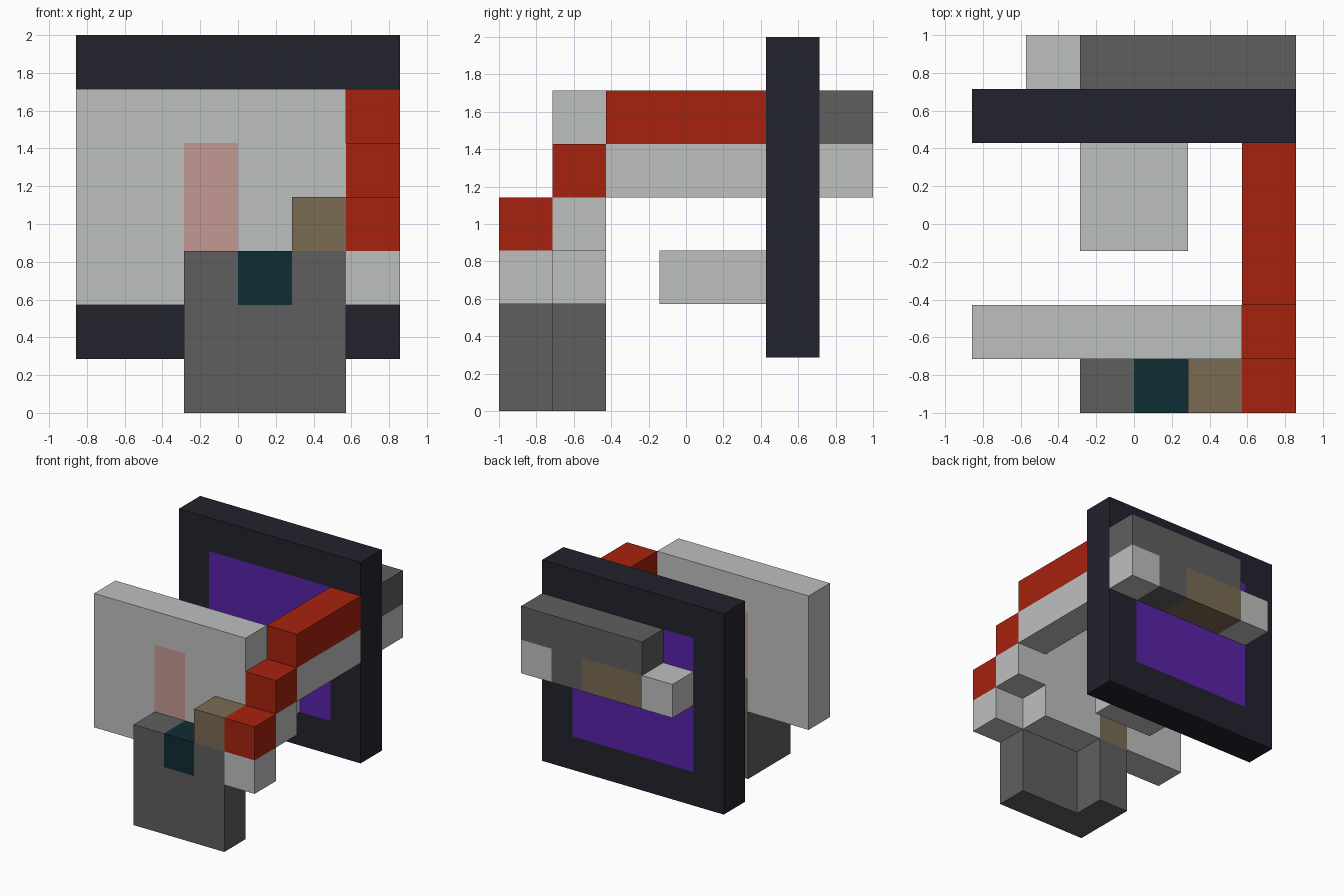
import bpy
import bmesh
from mathutils import Vector

old = bpy.data.objects.get("Cube")
if old:
    bpy.data.objects.remove(old, do_unlink=True)

UNIT = 2 / 7                      # edge length of one cell
ORIGIN = Vector((3, 3.5, 0))      # cell position of the model's centre


def linear(c):
    c /= 255
    return c / 12.92 if c <= 0.04045 else ((c + 0.055) / 1.055) ** 2.4


def material(name, r, g, b):
    mat = bpy.data.materials.new(name)
    mat.use_nodes = True
    color = (linear(r), linear(g), linear(b), 1)
    mat.diffuse_color = color
    bsdf = next(n for n in mat.node_tree.nodes if n.type == 'BSDF_PRINCIPLED')
    bsdf.inputs["Base Color"].default_value = color
    return mat


LIGHT = material("light grey", 190, 192, 191)
DARK = material("dark grey", 95, 95, 95)
NAVY = material("navy black", 34, 34, 45)
RED = material("red", 167, 34, 14)
BROWN = material("brown", 122, 107, 84)
TEAL = material("dark teal", 14, 45, 52)
PINK = material("dusty pink", 195, 153, 146)
PURPLE = material("purple", 88, 35, 168)


def block(name, lo, hi, base, patches=()):
    """Box between two cell corners; each patch recolours the faces in a cell range."""
    lo, hi = Vector(lo), Vector(hi)
    bm = bmesh.new()
    bmesh.ops.create_cube(bm, size=1)
    for v in bm.verts:
        v.co = (lo + hi) / 2 + v.co * (hi - lo)

    # cut the box along the patch borders
    for p_lo, p_hi, _ in patches:
        for corner in (p_lo, p_hi):
            for axis in range(3):
                if lo[axis] < corner[axis] < hi[axis]:
                    normal = Vector((axis == 0, axis == 1, axis == 2))
                    bmesh.ops.bisect_plane(
                        bm, geom=bm.verts[:] + bm.edges[:] + bm.faces[:],
                        plane_co=Vector(corner), plane_no=normal)

    mesh = bpy.data.meshes.new(name)
    mesh.materials.append(base)
    for index, (p_lo, p_hi, mat) in enumerate(patches, 1):
        mesh.materials.append(mat)
        for f in bm.faces:
            c = f.calc_center_median()
            if all(p_lo[a] - 0.01 < c[a] < p_hi[a] + 0.01 for a in range(3)):
                f.material_index = index

    for v in bm.verts:
        v.co = (v.co - ORIGIN) * UNIT
    bm.to_mesh(mesh)
    bm.free()
    obj = bpy.data.objects.new(name, mesh)
    bpy.context.collection.objects.link(obj)
    return obj


# Framed panel standing at the back
block("panel_frame", (0, 5, 1), (6, 6, 7), NAVY,
      [((1, 5, 2), (5, 6, 6), PURPLE)])

# Front wall with a pink stripe and a brown cell below it
block("front_wall", (0, 1, 2), (5, 2, 6), LIGHT,
      [((2, 1, 3), (3, 2, 5), PINK),
       ((2, 1, 2), (3, 2, 3), BROWN)])

# Pedestal in front of the wall, and its leg behind
block("pedestal", (2, 0, 0), (5, 1, 3), DARK,
      [((3, 0, 2), (4, 1, 3), TEAL)])
block("pedestal_leg", (2, 1, 0), (3, 2, 2), DARK)
block("brown_cube", (4, 0, 3), (5, 1, 4), BROWN)

# Red-topped stairs climbing back to the frame
for name, front, back, level in (("lower_step", 0, 1, 2),
                                 ("middle_step", 1, 2, 3),
                                 ("upper_beam", 2, 5, 4)):
    block(name, (5, front, level), (6, back, level + 2), LIGHT,
          [((5, front, level + 1), (6, back, level + 2), RED)])

# Shelf on the inner side of the frame
block("inner_shelf", (2, 3, 2), (4, 5, 3), LIGHT)

# Rail on the back of the frame
block("back_rail", (2, 6, 4), (6, 7, 6), DARK,
      [((5, 6, 4), (6, 7, 5), LIGHT),
       ((2, 6, 4), (4, 7, 5), BROWN)])
block("back_rail_end", (1, 6, 4), (2, 7, 5), LIGHT)
